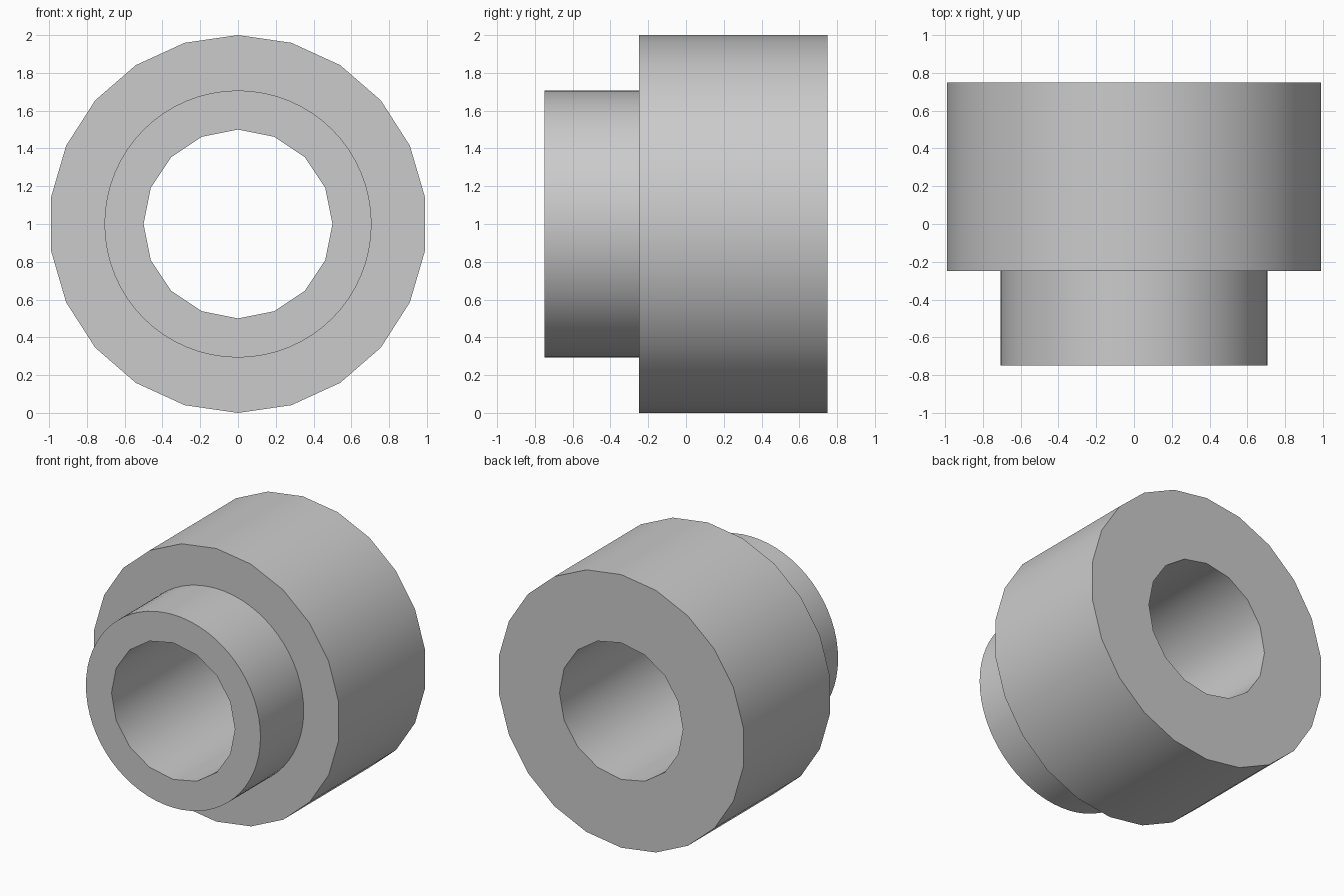
import bpy
import bmesh
from math import sin, cos, tau

cube = bpy.data.objects.get("Cube")
if cube:
    bpy.data.objects.remove(cube, do_unlink=True)

# Plain grey material
GREY = (0.6, 0.6, 0.6, 1.0)
grey = bpy.data.materials.new("plain_grey")
grey.use_nodes = True
grey.diffuse_color = GREY
grey.node_tree.nodes["Principled BSDF"].inputs["Base Color"].default_value = GREY

FRONT, STEP, BACK = -0.75, -0.25, 0.75
bm = bmesh.new()


def ring(radius, sides, y):
    """Closed loop of edges around the y axis, with a vertex at the top."""
    verts = [bm.verts.new((radius * sin(tau * i / sides), y,
                           1 + radius * cos(tau * i / sides)))
             for i in range(sides)]
    return [bm.edges.new((verts[i - 1], verts[i])) for i in range(sides)]


def wall(radius, sides, y0, y1):
    """Open tube; returns its front and back rims."""
    rims = ring(radius, sides, y0), ring(radius, sides, y1)
    bmesh.ops.bridge_loops(bm, edges=rims[0] + rims[1])
    return rims


# Body, neck and through bore
body_front, body_back = wall(1.0, 22, STEP, BACK)
neck_front, neck_back = wall(0.707, 64, FRONT, STEP)
bore_front, bore_back = wall(0.5, 16, FRONT, BACK)

# Flat annular faces: neck end, shoulder, back
for outer, inner, side in ((neck_front, bore_front, -1),
                           (body_front, neck_back, -1),
                           (body_back, bore_back, 1)):
    bmesh.ops.triangle_fill(bm, edges=outer + inner, use_beauty=True,
                            normal=(0, side, 0))
bmesh.ops.recalc_face_normals(bm, faces=bm.faces[:])

mesh = bpy.data.meshes.new("stepped_bushing")
bm.to_mesh(mesh)
bm.free()
mesh.materials.append(grey)
bushing = bpy.data.objects.new("stepped_bushing", mesh)
bpy.context.collection.objects.link(bushing)

# Smooth walls, sharp rims
bpy.ops.object.select_all(action='DESELECT')
bushing.select_set(True)
bpy.context.view_layer.objects.active = bushing
bpy.ops.object.shade_smooth_by_angle(angle=tau / 12)
